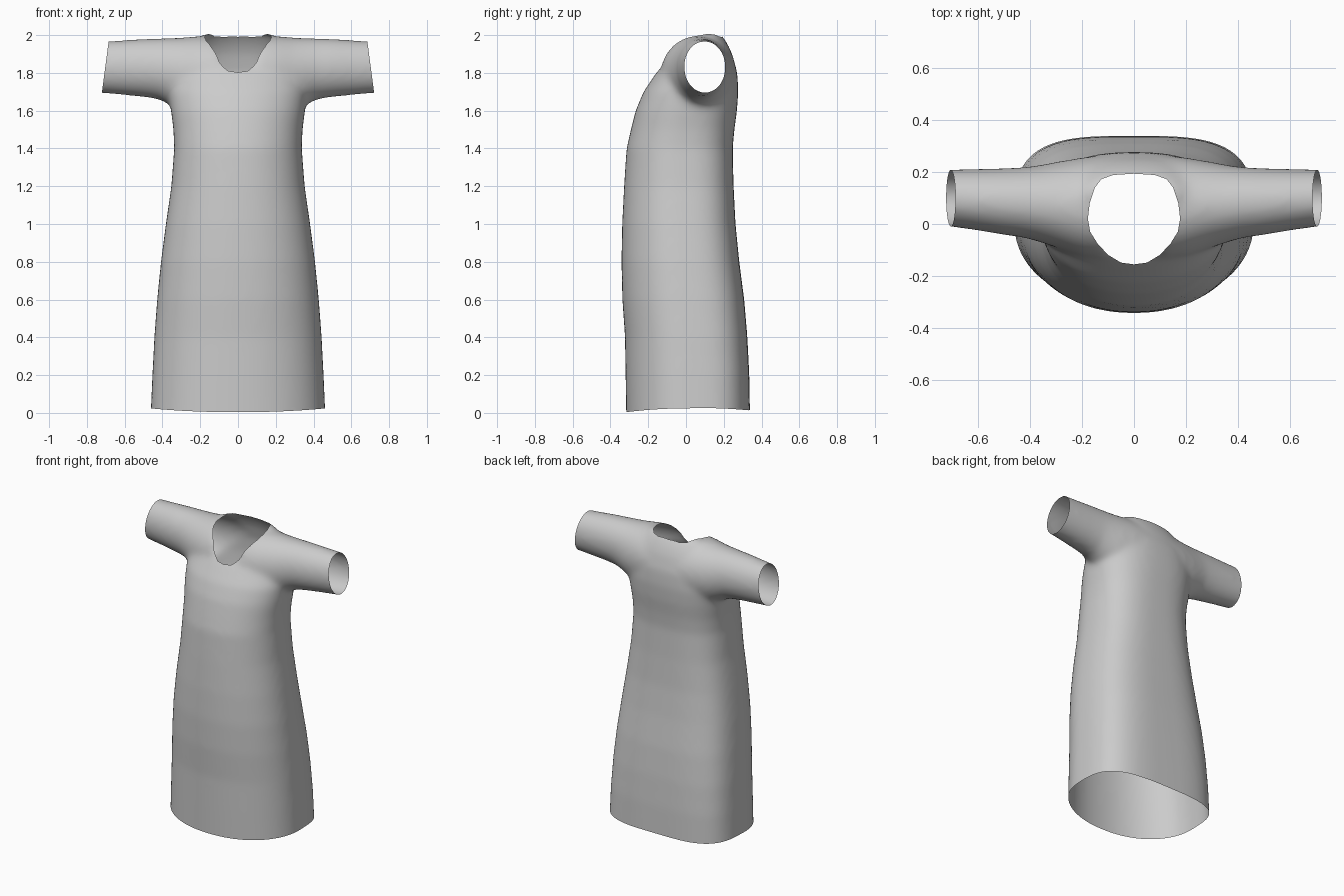
import bpy, bmesh, math
from mathutils import Vector

cube = bpy.data.objects.get("Cube")
if cube:
    bpy.data.objects.remove(cube, do_unlink=True)


def power(v, n):
    return math.copysign(abs(v) ** (2 / n), v)


def loft(bm, rings):
    """Skin a list of closed point rings and cap both ends."""
    loops = [[bm.verts.new(p) for p in ring] for ring in rings]
    for a, b in zip(loops, loops[1:]):
        for i in range(len(a)):
            j = (i + 1) % len(a)
            bm.faces.new((a[i], a[j], b[j], b[i]))
    bm.faces.new(loops[0][::-1])
    bm.faces.new(loops[-1])


ANGLES = [math.tau * i / 64 for i in range(64)]


def body_ring(z, half, front, back, n_back):
    """Rounded front, flatter and squarer back."""
    mid = front + (back - front) * 0.5
    ring = []
    for a in ANGLES:
        c, s = math.cos(a), math.sin(a)
        n = n_back if s > 0 else 2.15
        reach = (back - mid) if s > 0 else (mid - front)
        ring.append((half * power(c, n), mid + reach * power(s, n), z))
    return ring


def sleeve_ring(x, front, back, low, high):
    return [(x, (front + back) / 2 + (back - front) / 2 * math.cos(a),
             (low + high) / 2 + (high - low) / 2 * math.sin(a)) for a in ANGLES]


# Body: height, half width, front y, back y, back squareness
BODY = [(-0.1, 0.465, -0.315, 0.34, 3.4), (0.2, 0.453, -0.32, 0.335, 3.4),
        (0.4, 0.443, -0.323, 0.325, 3.3), (0.6, 0.428, -0.337, 0.308, 3.2),
        (0.8, 0.408, -0.342, 0.282, 3.1), (1.0, 0.382, -0.338, 0.262, 3),
        (1.2, 0.353, -0.328, 0.252, 2.9), (1.4, 0.338, -0.315, 0.247, 2.8),
        (1.5, 0.342, -0.292, 0.256, 2.7), (1.6, 0.355, -0.267, 0.27, 2.6),
        (1.7, 0.365, -0.225, 0.277, 2.5), (1.8, 0.345, -0.158, 0.272, 2.4),
        (1.9, 0.29, -0.08, 0.245, 2.3), (1.95, 0.25, -0.03, 0.222, 2.2),
        (2.0, 0.19, 0.04, 0.19, 2), (2.025, 0.1, 0.08, 0.15, 2)]

# Sleeve: distance from centre, front y, back y, bottom z, top z
SLEEVE = [(0.1, -0.14, 0.265, 1.57, 2.0), (0.2, -0.125, 0.255, 1.58, 1.995),
          (0.3, -0.09, 0.238, 1.6, 1.987), (0.36, -0.07, 0.226, 1.63, 1.985),
          (0.42, -0.053, 0.218, 1.66, 1.983), (0.5, -0.042, 0.214, 1.672, 1.98),
          (0.6, -0.025, 0.211, 1.682, 1.974), (0.8, 0.003, 0.208, 1.7, 1.962)]

bm = bmesh.new()
loft(bm, [body_ring(*row) for row in BODY])
for side in (1, -1):
    loft(bm, [sleeve_ring(side * row[0], *row[1:]) for row in SLEEVE])
bmesh.ops.recalc_face_normals(bm, faces=bm.faces)
mesh = bpy.data.meshes.new("dress")
bm.to_mesh(mesh)
bm.free()
dress = bpy.data.objects.new("dress", mesh)
bpy.context.collection.objects.link(dress)

# Fuse the volumes into one skin and soften the joins
fuse = dress.modifiers.new("fuse", "REMESH")
fuse.mode = "VOXEL"
fuse.voxel_size = 0.014
soften = dress.modifiers.new("soften", "SMOOTH")
soften.factor = 0.5
soften.iterations = 24
bm = bmesh.new()
bm.from_object(dress, bpy.context.evaluated_depsgraph_get())
dress.modifiers.clear()


def cut(point, normal):
    """Slice off and discard everything beyond a plane."""
    geom = bm.verts[:] + bm.edges[:] + bm.faces[:]
    bmesh.ops.bisect_plane(bm, geom=geom, plane_co=point, plane_no=normal, clear_outer=True)


# Open hem and cuffs
cut((0, 0, 0.002), (0, 0, -1))
for side in (1, -1):
    cut((side * 0.72, 0, 1.7), (side * 0.265, 0, 0.035))

# Neckline: score the outline from above, then remove the inside
half_neck = [(0, -0.155), (0.05, -0.148), (0.1, -0.118), (0.14, -0.075), (0.168, -0.03),
             (0.177, 0.02), (0.17, 0.08), (0.15, 0.14), (0.125, 0.172), (0.08, 0.188), (0, 0.193)]
neck = half_neck + [(-x, y) for x, y in half_neck[-2:0:-1]]
sides = []
for (ax, ay), (bx, by) in zip(neck, neck[1:] + neck[:1]):
    sides.append((Vector((ax, ay, 0)), Vector((by - ay, ax - bx, 0)).normalized()))
for point, normal in sides:
    faces = [f for f in bm.faces if f.calc_center_median().z > 1.75
             and abs(f.calc_center_median().x) < 0.22]
    parts = set(faces)
    for f in faces:
        parts.update(f.verts, f.edges)
    bmesh.ops.bisect_plane(bm, geom=list(parts), plane_co=point, plane_no=normal)


def in_neck(face):
    c = face.calc_center_median()
    return c.z > 1.75 and all((c - p).dot(n) < 0 for p, n in sides)


bmesh.ops.delete(bm, geom=[f for f in bm.faces if in_neck(f)], context="FACES")
bmesh.ops.remove_doubles(bm, verts=bm.verts, dist=0.0005)

# Hem rises gently at the sides
for v in bm.verts:
    lift = max(0, 1 - v.co.z / 0.3)
    v.co.z += lift * (0.022 * max(0, 1 - (v.co.y / 0.33) ** 2) + 0.012 * max(0, v.co.y / 0.33))
bm.to_mesh(mesh)
bm.free()
mesh.shade_smooth()

# Plain grey cloth
cloth = bpy.data.materials.new("grey cloth")
cloth.use_nodes = True
colour = (0.6, 0.6, 0.6, 1)
cloth.diffuse_color = colour
cloth.node_tree.nodes["Principled BSDF"].inputs["Base Color"].default_value = colour
mesh.materials.clear()
mesh.materials.append(cloth)
